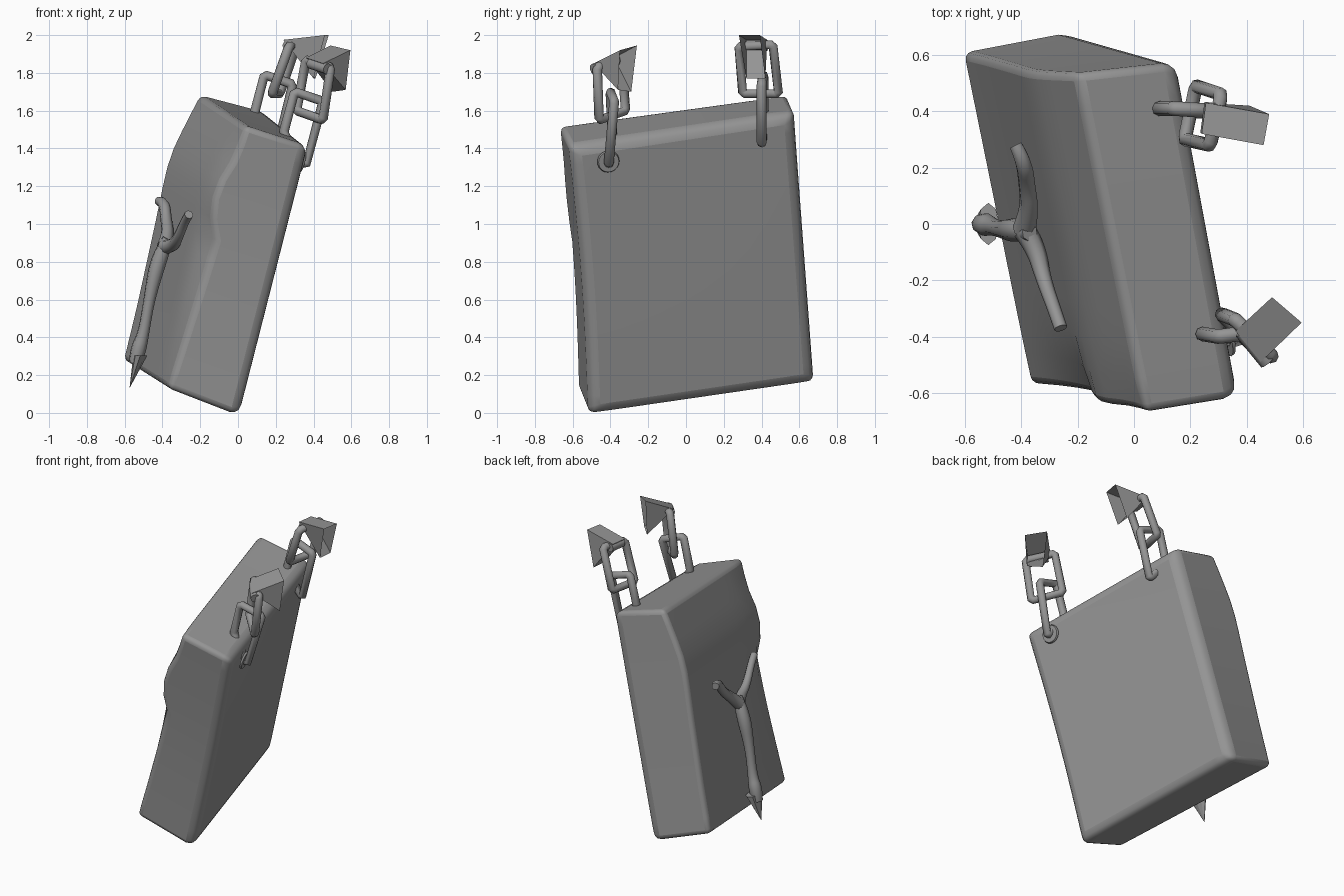
import bpy, bmesh, math
from mathutils import Vector as V

if "Cube" in bpy.data.objects:
    bpy.data.objects.remove(bpy.data.objects["Cube"])

grey = bpy.data.materials.new("mid grey")
grey.diffuse_color = (0.3, 0.3, 0.3, 1)
grey.use_nodes = True
grey.node_tree.nodes["Principled BSDF"].inputs["Base Color"].default_value = grey.diffuse_color


def finish(ob, smooth=None):
    ob.data.materials.append(grey)
    if smooth:
        bpy.ops.object.select_all(action='DESELECT')
        ob.select_set(True)
        bpy.context.view_layer.objects.active = ob
        bpy.ops.object.shade_smooth_by_angle(angle=math.radians(smooth))
    return ob


def from_bmesh(name, bm):
    me = bpy.data.meshes.new(name)
    bm.normal_update()
    bm.to_mesh(me)
    bm.free()
    ob = bpy.data.objects.new(name, me)
    bpy.context.collection.objects.link(ob)
    return ob


def tube(name, pts, radius, radii=None, cyclic=False, kind='POLY'):
    cu = bpy.data.curves.new(name, 'CURVE')
    cu.dimensions = '3D'
    cu.bevel_depth = radius
    cu.bevel_resolution = 2
    cu.use_fill_caps = True
    sp = cu.splines.new(kind)
    sp.points.add(len(pts) - 1)
    for i, p in enumerate(pts):
        sp.points[i].co = (*p, 1)
        sp.points[i].radius = radii[i] if radii else 1
    sp.use_cyclic_u = cyclic
    if kind == 'NURBS':
        sp.order_u = 3
        sp.use_endpoint_u = True
        sp.resolution_u = 6
    sp.use_smooth = True
    ob = bpy.data.objects.new(name, cu)
    bpy.context.collection.objects.link(ob)
    cu.materials.append(grey)
    return ob


def link(name, corners, radius=0.026):
    # closed rectangular link with clipped corners
    c = [V(p) for p in corners]
    pts = []
    for i, p in enumerate(c):
        for q in (c[i - 1], c[(i + 1) % 4]):
            pts.append(p + (q - p).normalized() * 0.014)
    tube(name, pts, radius, cyclic=True)


# bag body: a leaning box whose upper front swells out as a flap
A, B = V((0.015, -0.51, -0.02)), V((-0.22, 0.685, 0.155))    # back bottom
D, C = V((-0.37, -0.57, 0.13)), V((-0.61, 0.61, 0.28))       # front bottom
E, G = V((0.38, -0.615, 1.41)), V((0.16, 0.575, 1.59))       # back top
F, H = V((0.04, -0.67, 1.52)), V((-0.205, 0.535, 1.685))     # front top
SWELL = [(0, 0), (0.2, 0.2), (0.5, 0.65), (0.7, 1), (0.8, 0.9), (1, 0)]
NEAR = [(0, 0), (0.4, -0.25), (0.58, -0.3), (0.67, 0.9), (0.78, 0.75), (0.88, 0.1), (1, 0)]


def ramp(table, v):
    for (a, fa), (b, fb) in zip(table, table[1:]):
        if v <= b:
            return fa + (fb - fa) * (v - a) / (b - a)
    return 0


def place(u, d, v):
    low = A.lerp(B, u).lerp(D.lerp(C, u), d)
    top = E.lerp(G, u).lerp(F.lerp(H, u), d)
    p = low.lerp(top, v)
    t = min(1, u / 0.14)
    bulge = ramp(NEAR, v) * (1 - t) + ramp(SWELL, v) * t
    p += V((-0.93, -0.15, 0.3)) * 0.065 * bulge * d
    p.y += 0.018 * math.sin(math.pi * v) * (1 - u)
    return p


bm = bmesh.new()
bmesh.ops.create_cube(bm, size=1)
for axis, cuts in ((0, 9), (2, 13)):
    along = [e for e in bm.edges if abs((e.verts[0].co - e.verts[1].co)[axis]) > 0.5]
    bmesh.ops.subdivide_edges(bm, edges=along, cuts=cuts, use_grid_fill=True)
# back edges are rounder than the front ones
weight = bm.edges.layers.float.new("bevel_weight_edge")
for e in bm.edges:
    if len(e.link_faces) == 2 and e.calc_face_angle() > 1:
        back = all(v.co.y < 0 for v in e.verts)
        e[weight] = 1.0 if back else 0.5
for vert in bm.verts:
    x, y, z = (c + 0.5 for c in vert.co)
    vert.co = place(x, y, z)
bmesh.ops.recalc_face_normals(bm, faces=bm.faces[:])
body = from_bmesh("bag_body", bm)
bev = body.modifiers.new("Bevel", 'BEVEL')
bev.width = 0.06
bev.segments = 3
bev.limit_method = 'WEIGHT'
finish(body, 60)

# front tie: two arms, a knot and a hanging tail with a pointed tip
knot = (-0.39, -0.02, 0.88)
tube("tie_arm_far", [knot, (-0.37, 0.05, 0.95), (-0.38, 0.14, 1.02),
                     (-0.39, 0.22, 1.12), (-0.42, 0.28, 1.12)],
     0.03, [1.4, 1.1, 1, 1, 0.8], kind='NURBS')
tube("tie_arm_near", [knot, (-0.35, -0.08, 0.88), (-0.32, -0.2, 0.92),
                      (-0.28, -0.31, 1.02), (-0.26, -0.37, 1.05)],
     0.03, [1.4, 1.2, 0.9, 0.8, 0.8], kind='NURBS')
tube("tie_tail", [(-0.37, -0.03, 0.92), (-0.42, -0.02, 0.82), (-0.47, -0.02, 0.6),
                  (-0.50, -0.01, 0.42), (-0.53, 0, 0.33), (-0.545, 0, 0.26)],
     0.03, [1, 1.6, 1, 1, 1.5, 1.1], kind='NURBS')

bm = bmesh.new()
bmesh.ops.create_cone(bm, cap_ends=True, segments=8, radius1=0.002, radius2=0.075, depth=0.17)
for vert in bm.verts:
    x, y, z = vert.co
    vert.co = V((-0.545 + x * 0.5 + z * 0.33, y, 0.22 + z))
finish(from_bmesh("tie_tip", bm))

# chain links at each top corner
link("chain_link_lower_far", [(0.08, 0.41, 1.56), (0.14, 0.41, 1.79),
                              (0.29, 0.40, 1.74), (0.21, 0.40, 1.42)])
link("chain_link_upper_far", [(0.18, 0.30, 1.69), (0.22, 0.49, 1.69),
                              (0.31, 0.46, 1.95), (0.27, 0.28, 1.94)])
link("chain_link_lower_near", [(0.24, -0.39, 1.48), (0.30, -0.40, 1.70),
                               (0.45, -0.38, 1.65), (0.36, -0.41, 1.31)])
link("chain_link_upper_near", [(0.31, -0.32, 1.60), (0.45, -0.46, 1.55),
                               (0.49, -0.47, 1.83), (0.36, -0.34, 1.87)])

# eyelet on the back panel
bm = bmesh.new()
bmesh.ops.create_cone(bm, cap_ends=True, segments=20, radius1=0.06, radius2=0.055, depth=0.012)
ob = finish(from_bmesh("eyelet", bm), 40)
ob.location = (0.338, -0.41, 1.33)
ob.rotation_mode = 'QUATERNION'
ob.rotation_quaternion = V((0.95, 0.2, -0.24)).to_track_quat('Z', 'Y')


# wedge-shaped strap ends, open at the outer end, wrapped round the upper link
def strap_end(name, hinge, top, bottom):
    bm = bmesh.new()
    h, t, b = ([bm.verts.new(p) for p in pair] for pair in (hinge, top, bottom))
    bm.faces.new((h[0], h[1], t[1], t[0]))
    bm.faces.new((h[1], h[0], b[0], b[1]))
    bm.faces.new((h[0], t[0], b[0]))
    bm.faces.new((h[1], b[1], t[1]))
    bmesh.ops.recalc_face_normals(bm, faces=bm.faces[:])
    finish(from_bmesh(name, bm))
    drop = V((0.025, 0, -0.03))
    tube(name + "_loop", [V(p) + drop for p in hinge], 0.03)


strap_end("strap_end_far", [(0.24, 0.32, 1.975), (0.255, 0.43, 1.975)],
          [(0.46, 0.28, 2.0), (0.48, 0.39, 2.0)], [(0.40, 0.32, 1.77), (0.41, 0.42, 1.77)])
strap_end("strap_end_near", [(0.45, -0.49, 1.85), (0.36, -0.38, 1.88)],
          [(0.595, -0.35, 1.92), (0.49, -0.26, 1.945)],
          [(0.57, -0.36, 1.71), (0.50, -0.29, 1.70)])
